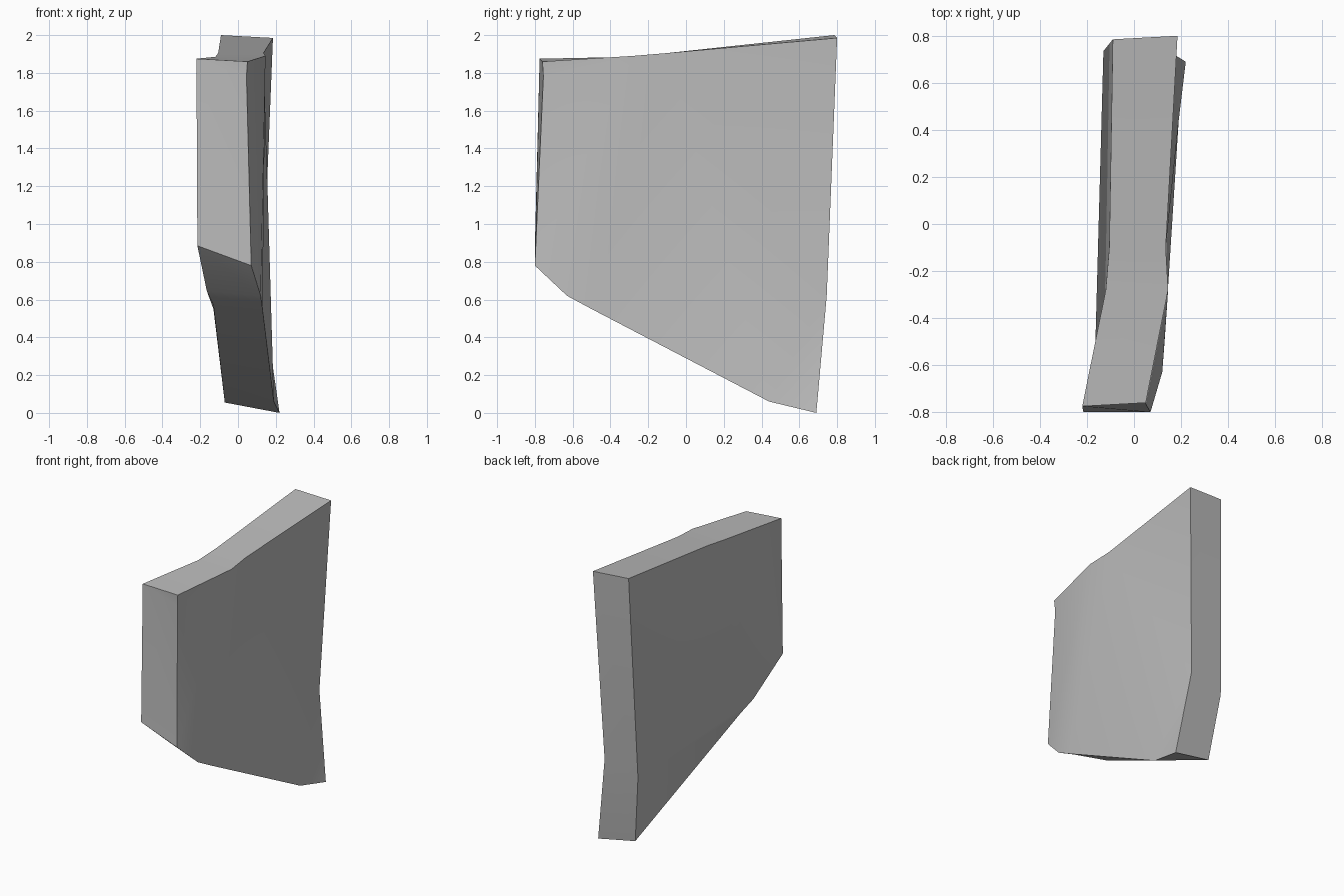
import bpy
import bmesh
import math

# Remove the default object
default_object = bpy.data.objects.get("Cube")
if default_object:
    bpy.data.objects.remove(default_object, do_unlink=True)

# Single plain stone colour
stone = bpy.data.materials.new("stone_grey")
stone_colour = (0.5, 0.5, 0.5, 1.0)
stone.use_nodes = True
stone.diffuse_color = stone_colour
for node in stone.node_tree.nodes:
    if node.type == "BSDF_PRINCIPLED":
        node.inputs["Base Color"].default_value = stone_colour

# Outline stations around the slab: right-hand corner (-x), left-hand corner (+x)
stations = {
    "back_top": ((-.09, .785, 2), (.185, .8, 1.985)),
    "top_middle": ((-.105, -.1, 1.905), (.135, -.1, 1.905)),
    "top_bend": ((-.12, -.28, 1.885), (.145, -.28, 1.89)),
    "front_top": ((-.22, -.775, 1.875), (.05, -.76, 1.86)),
    "front_notch": ((-.22, -.775, 1.875), (.045, -.755, 1.78)),
    "front_base": ((-.215, -.8, .885), (.07, -.8, .78)),
    "lower_bend": ((-.165, -.535, .645), (.12, -.63, .62)),
    "lower_step": ((-.13, -.44, .57), (.13, -.5, .55)),
    "keel": ((-.083, .43, .17), (.19, .44, .06)),
    "back_base": ((-.07, .68, .055), (.22, .69, 0)),
    "back_bend": ((-.13, .735, .55), (.13, .745, .62)),
}

# Facets of the two broad sides
right_facets = [
    ("top_bend", "front_top", "front_base"),
    ("top_bend", "front_base", "lower_bend"),
    ("top_bend", "lower_bend", "top_middle"),
    ("top_middle", "lower_bend", "back_bend"),
    ("top_middle", "back_bend", "back_top"),
    ("lower_bend", "lower_step", "back_bend"),
    ("lower_step", "keel", "back_bend"),
    ("keel", "back_base", "back_bend"),
]
left_facets = [
    ("top_bend", "front_top", "front_notch"),
    ("top_bend", "front_notch", "front_base"),
    ("top_bend", "front_base", "lower_bend"),
    ("top_bend", "lower_bend", "lower_step"),
    ("top_bend", "lower_step", "top_middle"),
    ("top_middle", "lower_step", "keel"),
    ("top_middle", "keel", "back_bend"),
    ("top_middle", "back_bend", "back_top"),
    ("keel", "back_base", "back_bend"),
]

bm = bmesh.new()
corners = {name: [bm.verts.new(point) for point in pair]
           for name, pair in stations.items()}

# Rim strip joining both outlines
names = list(stations)
for name, following in zip(names, names[1:] + names[:1]):
    (a, b), (c, d) = corners[name], corners[following]
    bm.faces.new((a, b, d, c))

# Broad sides
for side, facets in enumerate((right_facets, left_facets)):
    for facet in facets:
        bm.faces.new([corners[name][side] for name in facet])

bmesh.ops.remove_doubles(bm, verts=bm.verts, dist=0.0001)
bmesh.ops.recalc_face_normals(bm, faces=bm.faces)

mesh = bpy.data.meshes.new("bent_slab")
bm.to_mesh(mesh)
bm.free()
mesh.materials.append(stone)
slab = bpy.data.objects.new("bent_slab", mesh)
bpy.context.collection.objects.link(slab)

# Soft facets with crisp rim edges
bpy.context.view_layer.objects.active = slab
slab.select_set(True)
bpy.ops.object.shade_smooth_by_angle(angle=math.radians(30))
